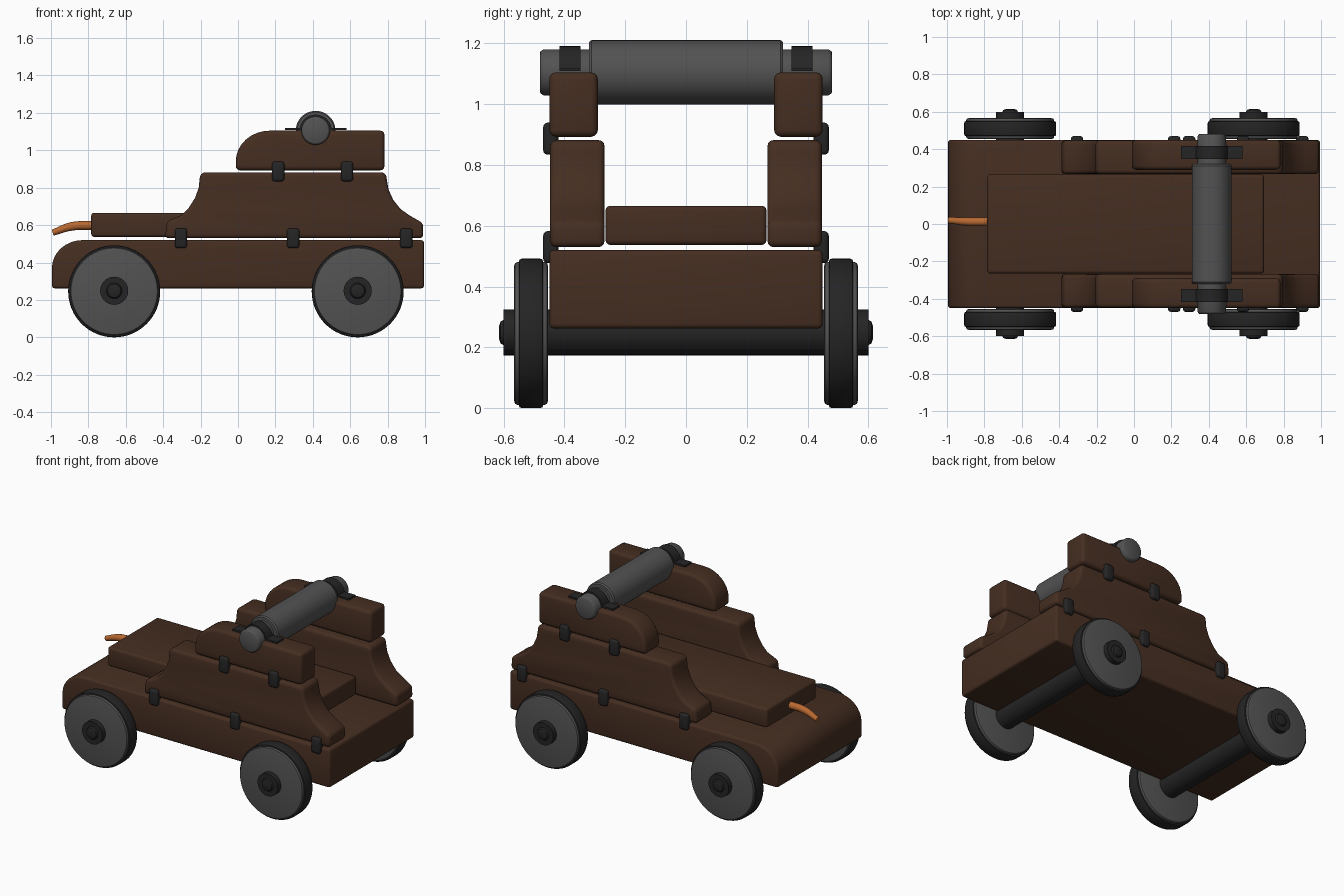
import bpy, bmesh
from math import sin, cos, pi, radians

if "Cube" in bpy.data.objects:
    bpy.data.objects.remove(bpy.data.objects["Cube"])


def material(name, r, g, b):
    m = bpy.data.materials.new(name)
    m.diffuse_color = (r, g, b, 1)
    m.use_nodes = True
    m.node_tree.nodes["Principled BSDF"].inputs["Base Color"].default_value = m.diffuse_color
    return m


WOOD = material("dark_wood", 0.06, 0.027, 0.015)
BLACK = material("black_iron", 0.018, 0.018, 0.019)
STEEL = material("grey_iron", 0.085, 0.085, 0.085)
ROPE = material("orange_rope", 0.48, 0.14, 0.03)


def finish(name, bm, mat, bevel=0.0, segments=3):
    bmesh.ops.recalc_face_normals(bm, faces=bm.faces)
    me = bpy.data.meshes.new(name)
    bm.to_mesh(me)
    bm.free()
    ob = bpy.data.objects.new(name, me)
    bpy.context.collection.objects.link(ob)
    me.materials.append(mat)
    bpy.ops.object.select_all(action='DESELECT')
    ob.select_set(True)
    bpy.context.view_layer.objects.active = ob
    if bevel:
        mod = ob.modifiers.new("bevel", 'BEVEL')
        mod.width = bevel
        mod.segments = segments
        mod.limit_method = 'ANGLE'
        mod.angle_limit = radians(35)
        bpy.ops.object.modifier_apply(modifier="bevel")
    bpy.ops.object.shade_smooth_by_angle(angle=radians(35))
    return ob


def prism(name, pts, y0, y1, mat, bevel=0.0):
    """Extrude an (x, z) profile from y0 to y1."""
    bm = bmesh.new()
    face = bm.faces.new([bm.verts.new((x, y0, z)) for x, z in pts])
    ext = bmesh.ops.extrude_face_region(bm, geom=[face])
    for v in ext["geom"]:
        if isinstance(v, bmesh.types.BMVert):
            v.co.y = y1
    return finish(name, bm, mat, bevel)


def box(name, x0, x1, y0, y1, z0, z1, mat, bevel=0.0):
    return prism(name, [(x0, z0), (x1, z0), (x1, z1), (x0, z1)], y0, y1, mat, bevel)


def lathe(name, profile, cx, cz, mat, sides=48):
    """Turn a (radius, y) profile about the y axis through (cx, cz)."""
    bm = bmesh.new()
    rings = [[bm.verts.new((cx + r * cos(2 * pi * i / sides), y, cz + r * sin(2 * pi * i / sides)))
              for i in range(sides)] for r, y in profile]
    for a, b in zip(rings, rings[1:]):
        for i in range(sides):
            j = (i + 1) % sides
            bm.faces.new((a[i], a[j], b[j], b[i]))
    bm.faces.new(rings[0])
    bm.faces.new(rings[-1])
    return finish(name, bm, mat)


def arc(cx, cz, rx, rz, a0, a1, n=8):
    return [(cx + rx * cos(radians(a0 + (a1 - a0) * i / n)),
             cz + rz * sin(radians(a0 + (a1 - a0) * i / n))) for i in range(n + 1)]


# Bed of the carriage with rounded rear top
prism("carriage_base", [(-0.995, 0.262), (0.995, 0.262), (0.995, 0.52)]
      + arc(-0.83, 0.37, 0.165, 0.15, 90, 180), -0.45, 0.45, WOOD, 0.016)
box("bed_plank", -0.785, 0.695, -0.265, 0.265, 0.537, 0.666, WOOD, 0.016)

# Stepped side cheeks
lower = ([(-0.39, 0.53), (0.99, 0.53), (0.99, 0.61)]
         + [(0.92, 0.65), (0.87, 0.685), (0.83, 0.735), (0.805, 0.79), (0.797, 0.835)]
         + arc(0.765, 0.85, 0.03, 0.032, 0, 90, 4)
         + arc(-0.175, 0.85, 0.03, 0.032, 90, 180, 4)
         + [(-0.21, 0.80), (-0.23, 0.745), (-0.265, 0.69), (-0.30, 0.655), (-0.38, 0.62)])
upper = ([(-0.012, 0.893), (0.783, 0.893), (0.783, 1.105)]
         + arc(0.17, 0.94, 0.182, 0.165, 90, 180))
for s, side in ((-1, "front"), (1, "back")):
    prism(f"{side}_lower_cheek", lower, s * 0.268, s * 0.447, WOOD, 0.02)
    prism(f"{side}_upper_cheek", upper, s * 0.29, s * 0.45, WOOD, 0.022)

    # Iron clips joining the layers
    for i, (x, z) in enumerate([(-0.305, 0.53), (0.295, 0.53), (0.9, 0.53),
                                (0.215, 0.887), (0.583, 0.887)]):
        box(f"{side}_clip_{i + 1}", x - 0.033, x + 0.033, s * 0.42, s * 0.47,
            z - 0.053, z + 0.053, BLACK, 0.015)

    # Strap holding the barrel down
    strap = ([(0.25, 1.109), (0.342, 1.109)] + arc(0.415, 1.105, 0.073, 0.073, 176, 4, 16)
             + [(0.58, 1.109), (0.58, 1.12)] + arc(0.415, 1.105, 0.086, 0.086, 10, 170, 16)
             + [(0.25, 1.12)])
    prism(f"{side}_barrel_strap", strap, s * 0.347, s * 0.416, BLACK)

# Barrel with thinner ends
half = [(0.07, 0.478), (0.076, 0.468), (0.076, 0.32), (0.099, 0.32), (0.106, 0.311)]
lathe("barrel", [(0.064, 0.481)] + half + [(r, -y) for r, y in reversed(half)]
      + [(0.064, -0.481)], 0.415, 1.105, STEEL)

# Axles and wheels
for x, end in ((-0.662, "rear"), (0.64, "fore")):
    lathe(f"{end}_axle", [(0.022, -0.615), (0.036, -0.61), (0.042, -0.6), (0.075, -0.6),
                          (0.075, 0.6), (0.042, 0.6), (0.036, 0.61), (0.022, 0.615)],
          x, 0.249, BLACK)
    for s, side in ((-1, "front"), (1, "back")):
        lathe(f"{end}_{side}_wheel", [(0.22, s * 0.454), (0.231, s * 0.457), (0.235, s * 0.465),
                                      (0.235, s * 0.555), (0.231, s * 0.563), (0.22, s * 0.566)],
              x, 0.246, STEEL, 64)
        lathe(f"{end}_{side}_tyre", [(0.235, s * 0.47), (0.243, s * 0.472), (0.246, s * 0.48),
                                     (0.246, s * 0.54), (0.243, s * 0.548), (0.235, s * 0.55)],
              x, 0.246, BLACK, 64)

# Rope tail
cu = bpy.data.curves.new("rope_tail", 'CURVE')
cu.dimensions = '3D'
cu.bevel_depth = 0.024
cu.bevel_resolution = 4
cu.use_fill_caps = True
sp = cu.splines.new('BEZIER')
path = [(-0.77, 0.012, 0.599, 1), (-0.89, 0.013, 0.593, 0.95), (-0.99, 0.02, 0.56, 0.7)]
sp.bezier_points.add(len(path) - 1)
for p, (x, y, z, r) in zip(sp.bezier_points, path):
    p.co = (x, y, z)
    p.radius = r
    p.handle_left_type = p.handle_right_type = 'AUTO'
rope = bpy.data.objects.new("rope_tail", cu)
bpy.context.collection.objects.link(rope)
cu.materials.append(ROPE)
bpy.ops.object.select_all(action='DESELECT')
rope.select_set(True)
bpy.context.view_layer.objects.active = rope
bpy.ops.object.convert(target='MESH')
bpy.ops.object.shade_smooth_by_angle(angle=radians(35))
